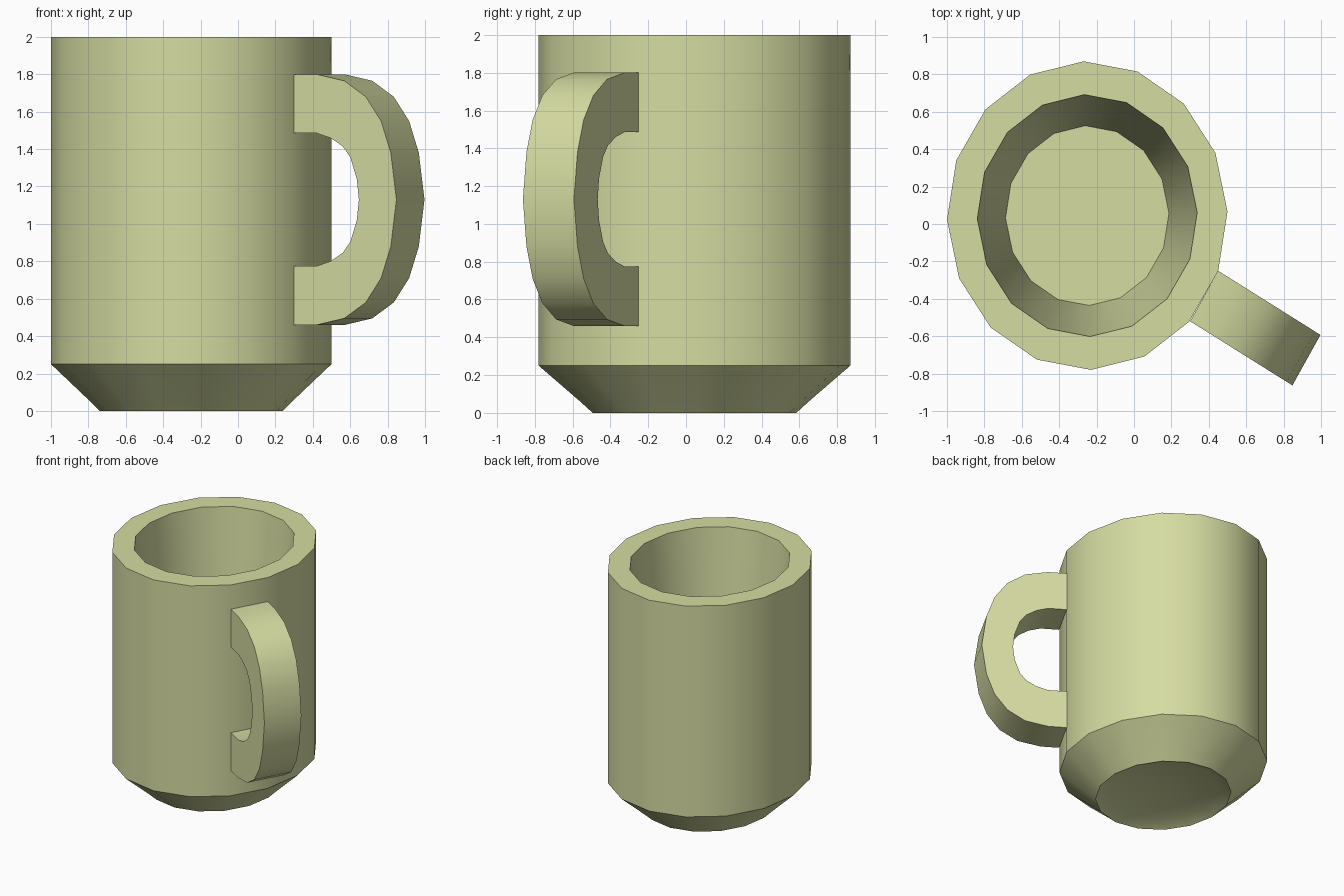
import bpy
import bmesh
from math import sin, cos, radians

if "Cube" in bpy.data.objects:
    bpy.data.objects.remove(bpy.data.objects["Cube"])

mat = bpy.data.materials.new("pale_olive")
mat.diffuse_color = (0.67, 0.715, 0.36, 1)
mat.use_nodes = True
mat.node_tree.nodes["Principled BSDF"].inputs["Base Color"].default_value = mat.diffuse_color


def finish(name, bm):
    bmesh.ops.recalc_face_normals(bm, faces=bm.faces[:])
    me = bpy.data.meshes.new(name)
    bm.to_mesh(me)
    bm.free()
    me.materials.append(mat)
    ob = bpy.data.objects.new(name, me)
    bpy.context.collection.objects.link(ob)
    bpy.ops.object.select_all(action='DESELECT')
    ob.select_set(True)
    bpy.context.view_layer.objects.active = ob
    bpy.ops.object.shade_smooth_by_angle(angle=radians(32))
    return ob


# Mug body: 16-sided oval lathe, from the recessed base round to the inner floor
SIDES = 16
profile = [(0.40, 0.04), (0.49, 0.0), (0.55, 0.06), (0.75, 0.25),
           (0.75, 2.0), (0.588, 2.0), (0.437, 0.25)]
bm = bmesh.new()
rings = []
for r, z in profile:
    ring = []
    for i in range(SIDES):
        t = radians(1.5 + i * 360 / SIDES)
        ring.append(bm.verts.new((-0.25 + r * cos(t), 0.045 + 1.1 * r * sin(t), z)))
    rings.append(ring)
for a, b in zip(rings, rings[1:]):
    for i in range(SIDES):
        j = (i + 1) % SIDES
        bm.faces.new((a[i], a[j], b[j], b[i]))
bm.faces.new(rings[0])
bm.faces.new(rings[-1])
finish("mug_body", bm)

# Handle: upper halves of the outer and inner curves, mirrored about mid height
MID = 1.13
outer_half = [(0, 0.67), (0.22, 0.67), (0.49, 0.635), (0.70, 0.55),
              (0.85, 0.42), (0.945, 0.25), (1.0, 0)]
inner_half = [(0, 0.355), (0.22, 0.355), (0.355, 0.33), (0.475, 0.285),
              (0.55, 0.225), (0.613, 0.11), (0.633, 0)]


def mirrored(half):
    return half + [(s, -h) for s, h in reversed(half[:-1])]


bm = bmesh.new()
strips = []
for curve in (mirrored(outer_half), mirrored(inner_half)):
    for x, y in ((0.30, -0.52), (0.45, -0.25)):
        strips.append([bm.verts.new((x + 0.547 * s, y - 0.343 * s, MID + h))
                       for s, h in curve])
out_a, out_b, in_a, in_b = strips
for p, q in ((out_a, out_b), (out_b, in_b), (in_b, in_a), (in_a, out_a)):
    for i in range(len(p) - 1):
        bm.faces.new((p[i], p[i + 1], q[i + 1], q[i]))
finish("mug_handle", bm)
